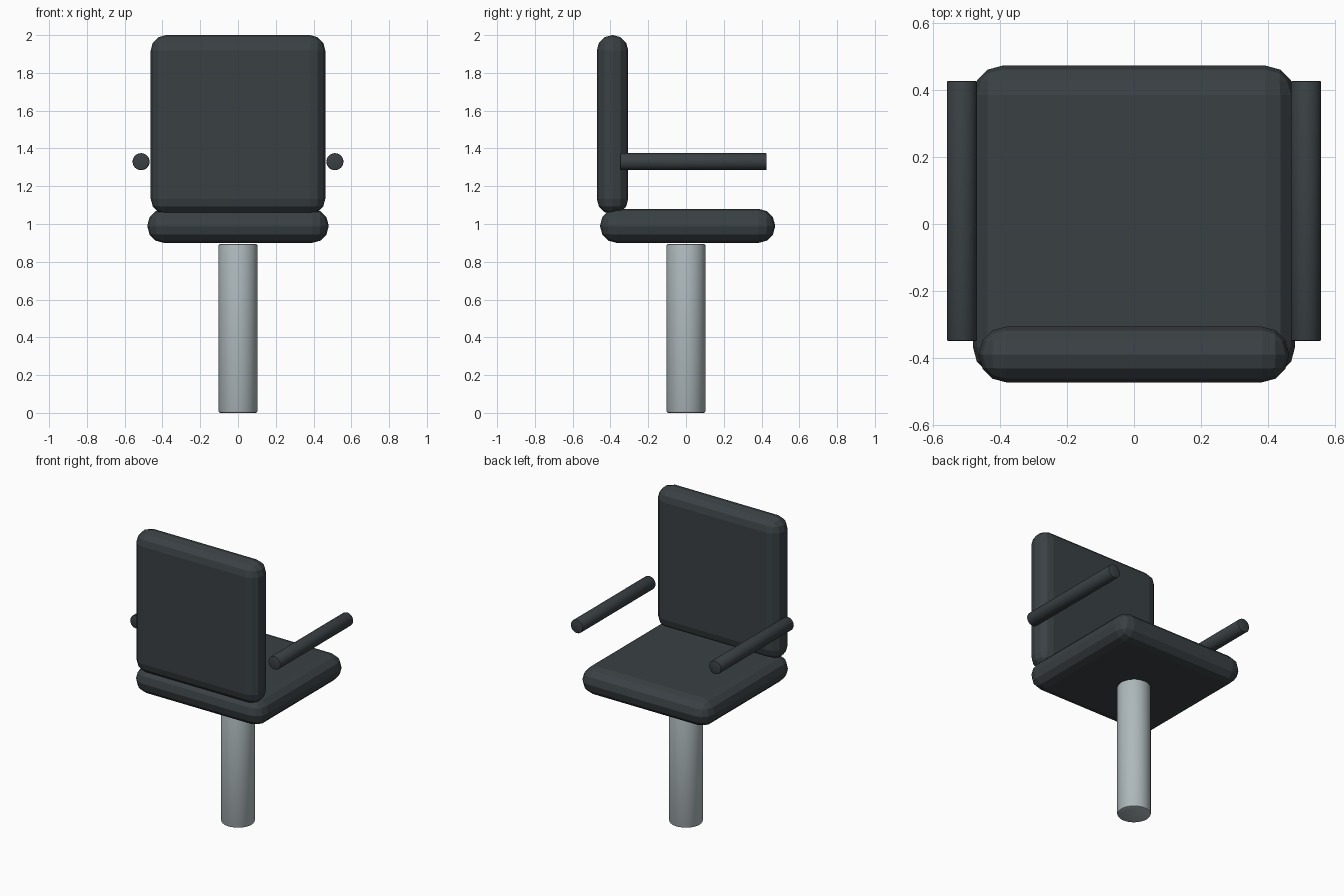
import bpy
import math

if "Cube" in bpy.data.objects:
    bpy.data.objects.remove(bpy.data.objects["Cube"])


def material(name, color):
    m = bpy.data.materials.new(name)
    m.diffuse_color = (*color, 1)
    m.use_nodes = True
    m.node_tree.nodes["Principled BSDF"].inputs["Base Color"].default_value = m.diffuse_color
    return m


dark = material("dark_padding", (0.042, 0.052, 0.057))
metal = material("grey_metal", (0.42, 0.48, 0.50))


def bevel(obj, width, segments):
    mod = obj.modifiers.new("bevel", 'BEVEL')
    mod.width = width
    mod.segments = segments
    mod.limit_method = 'ANGLE'
    mod.angle_limit = math.radians(40)
    bpy.ops.object.modifier_apply(modifier=mod.name)


def cushion(name, lo, hi, radius):
    """Padded slab between two corners, with fully rounded faceted edges."""
    centre = [(a + b) / 2 for a, b in zip(lo, hi)]
    bpy.ops.mesh.primitive_cube_add(size=1, location=centre)
    obj = bpy.context.object
    obj.name = name
    obj.scale = [b - a for a, b in zip(lo, hi)]
    bpy.ops.object.transform_apply(location=False, rotation=False, scale=True)
    bevel(obj, radius, 3)
    obj.data.materials.append(dark)


def rod(name, radius, length, centre, rotation, edge, mat):
    """Smooth cylinder with slightly softened ends."""
    bpy.ops.mesh.primitive_cylinder_add(vertices=32, radius=radius, depth=length,
                                        location=centre, rotation=rotation)
    obj = bpy.context.object
    obj.name = name
    bevel(obj, edge, 2)
    bpy.ops.object.shade_smooth_by_angle(angle=math.radians(40))
    obj.data.materials.append(mat)


# Seat and backrest
cushion("seat", (-0.48, -0.455, 0.90), (0.48, 0.472, 1.08), 0.088)
cushion("backrest", (-0.462, -0.472, 1.052), (0.462, -0.306, 2.0), 0.081)

# Pedestal
rod("pedestal", 0.103, 0.895, (0, 0, 0.4475), (0, 0, 0), 0.01, metal)

# Armrests
for side, label in ((-1, "left"), (1, "right")):
    rod(label + "_armrest", 0.045, 0.775, (side * 0.513, 0.039, 1.33),
        (math.pi / 2, 0, 0), 0.005, dark)
